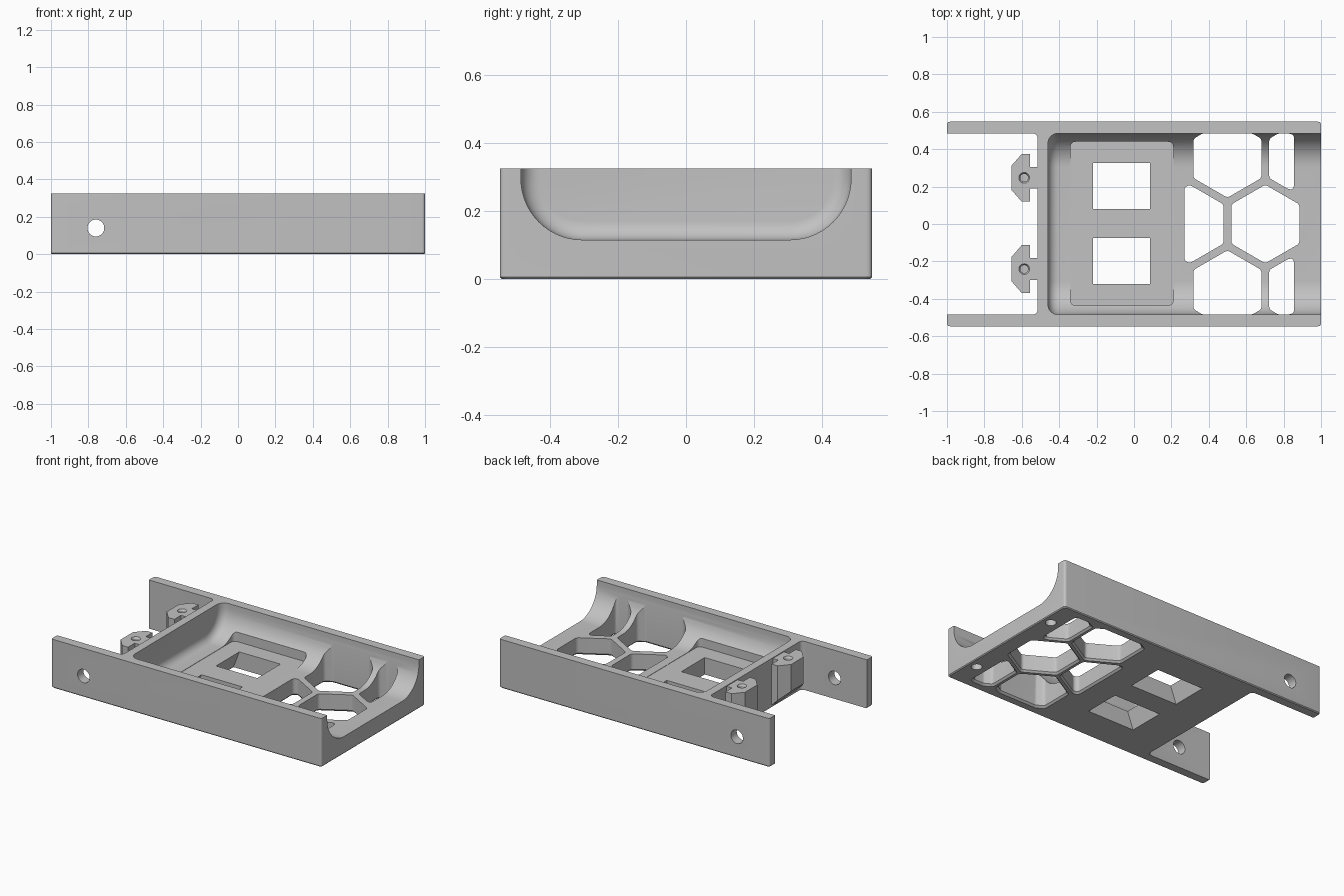
import bpy, bmesh, math

cube = bpy.data.objects.get("Cube")
if cube:
    bpy.data.objects.remove(cube, do_unlink=True)

grey = bpy.data.materials.new("plain grey")
grey.use_nodes = True
color = (0.54, 0.54, 0.54, 1)
grey.diffuse_color = color
grey.node_tree.nodes["Principled BSDF"].inputs["Base Color"].default_value = color


def clip(points, axis, limit, sign):
    """Keep the part of a convex polygon where sign * (coordinate - limit) <= 0."""
    kept = []
    for a, b in zip(points, points[1:] + points[:1]):
        da, db = sign * (a[axis] - limit), sign * (b[axis] - limit)
        if da <= 0:
            kept.append(a)
        if da * db < 0:
            t = da / (da - db)
            kept.append((a[0] + t * (b[0] - a[0]), a[1] + t * (b[1] - a[1])))
    return kept


def rounded(points, radius, steps=5):
    """Round each corner of a convex polygon with a tangent curve."""
    result = []
    n = len(points)
    for i, (x, y) in enumerate(points):
        ends = []
        for qx, qy in (points[i - 1], points[(i + 1) % n]):
            length = math.hypot(qx - x, qy - y)
            ends.append(((qx - x) / length, (qy - y) / length, length))
        (ax, ay, la), (bx, by, lb) = ends
        angle = math.acos(max(-1, min(1, ax * bx + ay * by)))
        d = min(radius / math.tan(angle / 2), 0.45 * la, 0.45 * lb)
        for k in range(steps + 1):
            t = k / steps
            u, v = d * (1 - t) ** 2, d * t * t
            result.append((x + ax * u + bx * v, y + ay * u + by * v))
    return result


def loft(name, rings):
    """Closed solid through matching rings of 3D points."""
    bm = bmesh.new()
    loops = [[bm.verts.new(p) for p in ring] for ring in rings]
    n = len(loops[0])
    for a, b in zip(loops, loops[1:]):
        for i in range(n):
            j = (i + 1) % n
            bm.faces.new((a[i], a[j], b[j], b[i]))
    bm.faces.new(loops[0][::-1])
    bm.faces.new(loops[-1])
    if bm.calc_volume(signed=True) < 0:
        bmesh.ops.reverse_faces(bm, faces=bm.faces[:])
    mesh = bpy.data.meshes.new(name)
    bm.to_mesh(mesh)
    bm.free()
    mesh.materials.append(grey)
    ob = bpy.data.objects.new(name, mesh)
    bpy.context.collection.objects.link(ob)
    return ob


def prism(name, pts, z0, z1, flare=0.0, flare_height=0.014):
    """Upright prism; the foot may widen (or narrow) by flare."""
    xs, ys = [p[0] for p in pts], [p[1] for p in pts]
    cx, cy = (min(xs) + max(xs)) / 2, (min(ys) + max(ys)) / 2
    sx, sy = 1 + flare / (max(xs) - cx), 1 + flare / (max(ys) - cy)
    rings = [[(cx + (x - cx) * sx, cy + (y - cy) * sy, z0) for x, y in pts]]
    if flare:
        rings.append([(x, y, z0 + flare_height) for x, y in pts])
    rings.append([(x, y, z1) for x, y in pts])
    return loft(name, rings)


def rect(x0, x1, y0, y1):
    return [(x0, y0), (x1, y0), (x1, y1), (x0, y1)]


def circle(x, y, r, n=32):
    return [(x + r * math.cos(2 * math.pi * i / n), y + r * math.sin(2 * math.pi * i / n))
            for i in range(n)]


def cut(body, cutter):
    mod = body.modifiers.new("cut", 'BOOLEAN')
    mod.operation, mod.solver, mod.object = 'DIFFERENCE', 'EXACT', cutter
    bpy.context.view_layer.objects.active = body
    bpy.ops.object.modifier_apply(modifier=mod.name)
    bpy.data.objects.remove(cutter, do_unlink=True)


W, H, INNER, FLOOR, R = 0.547, 0.325, 0.485, 0.115, 0.18

# Body block with softened corners and a thin chamfer round the foot
body = prism("tray_body", rounded(rect(-1, 1, -W, W), 0.018), 0, H, flare=-0.005, flare_height=0.006)

# Open bay between the two side arms
cut(body, prism("bay_cutter", rounded(rect(-1.4, -0.515, -INNER, INNER), 0.03), -0.1, 0.6))


# Rounded trough, open at one end and filleted at the other
def trough_ring(x, inset):
    half, r = INNER - inset, R - inset
    arc = [(half - r + r * math.sin(t), FLOOR + R - r * math.cos(t))
           for t in [math.pi / 2 * i / 14 for i in range(15)]]
    arc.append((half, 0.6))
    return [(x, -y, z) for y, z in reversed(arc)] + [(x, y, z) for y, z in arc]


FILLET = 0.055
rings = [trough_ring(-0.46 + FILLET * (1 - math.cos(t)), FILLET * (1 - math.sin(t)))
         for t in [math.pi / 2 * i / 8 for i in range(9)]]
cut(body, loft("trough_cutter", rings + [trough_ring(1.2, 0)]))

# Flat seat cut into the trough sides
cut(body, prism("seat_cutter", rounded(rect(-0.34, 0.21, -0.435, 0.44), 0.03), 0.113, 0.6))

# Two windows, with one sloping wall each
for y0 in (0.08, -0.32):
    upper = rect(-0.218, 0.086, y0, y0 + 0.246)
    lower = rect(-0.265, 0.086, y0, y0 + 0.246)
    cut(body, loft("window_cutter", [[(x, y, -0.01) for x, y in lower],
                                     [(x, y, FLOOR) for x, y in upper],
                                     [(x, y, 0.3) for x, y in upper]]))

# Honeycomb openings, clipped to the trough floor
PITCH, HEX = 0.405, 0.21
for row in (-1, 0, 1):
    for col in (0, 1):
        cx = 0.702 + (col - 1) * PITCH + abs(row) * PITCH / 2
        cy = row * PITCH * math.sqrt(3) / 2
        pts = [(cx + HEX * math.sin(math.pi / 3 * k), cy + HEX * math.cos(math.pi / 3 * k))
               for k in range(6)]
        pts = clip(clip(pts, 1, 0.483, 1), 1, -0.483, -1)
        pts = clip(pts, 0, 0.27, -1)
        if row:
            pts = clip(pts, 0, 0.856, 1)
        cut(body, prism("honeycomb_cutter", rounded(pts, 0.028), -0.002, 0.6, flare=0.014))

# Blind holes under the open end
for y in (-0.345, 0.345):
    cut(body, prism("foot_hole_cutter", circle(0.94, y, 0.033), -0.05, 0.06))

# Cross hole through both arms
ring = circle(-0.76, 0.14, 0.045)
cut(body, loft("arm_hole_cutter", [[(x, y, z) for x, z in ring] for y in (-0.8, 0.8)]))

# Hooked tabs on the end wall, sloped underneath, each with a countersunk hole
half = [(-0.655, 0.065), (-0.6, 0.128), (-0.555, 0.128), (-0.555, 0.058), (-0.505, 0.058)]
shape = half + [(x, -y) for x, y in reversed(half)]
tabs = []
for side, y in (("back", 0.247), ("front", -0.241)):
    tab = prism(side + "_hook_tab", [(px, y + py) for px, py in shape], 0.004, 0.32)
    wedge = [(-0.9, -0.1), (-0.4, -0.1), (-0.655, 0.14), (-0.9, 0.37)]
    cut(tab, loft("slope_cutter", [[(x, y + dy, z) for x, z in wedge] for dy in (-0.3, 0.3)]))
    cut(tab, loft("tab_hole_cutter", [[(px, py, z) for px, py in circle(-0.587, y, r)]
                                      for r, z in ((0.021, 0.22), (0.021, 0.308), (0.03, 0.322))]))
    tabs.append(tab)

# Smooth the rounded surfaces, keep the edges crisp
for ob in [body] + tabs:
    bpy.ops.object.select_all(action='DESELECT')
    ob.select_set(True)
    bpy.context.view_layer.objects.active = ob
    bpy.ops.object.shade_smooth_by_angle(angle=math.radians(30))
